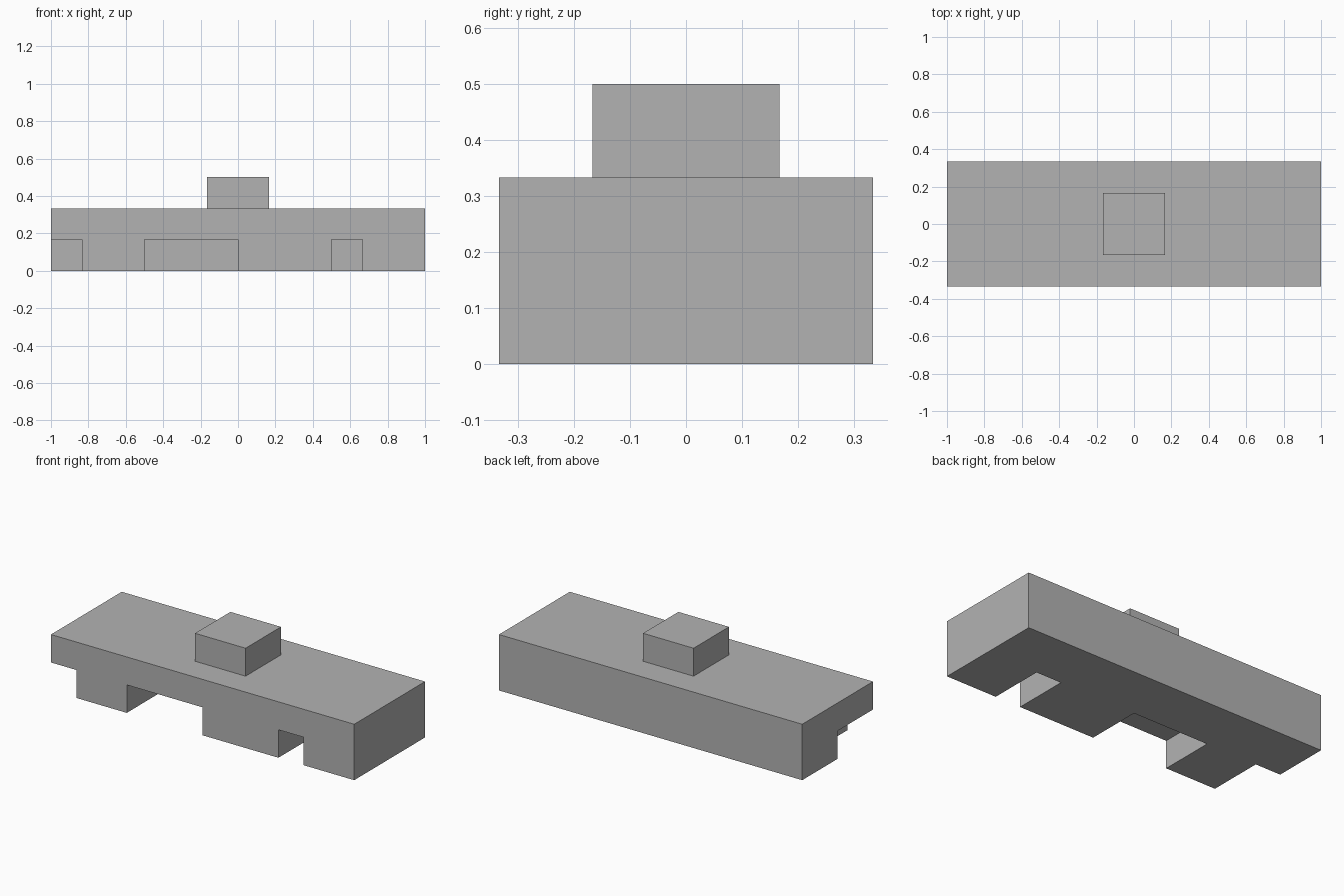
import bpy

cube = bpy.data.objects.get("Cube")
if cube:
    bpy.data.objects.remove(cube, do_unlink=True)

U = 1 / 6  # grid module of the whole part

grey = bpy.data.materials.new("plain grey")
grey.use_nodes = True
colour = (0.45, 0.45, 0.45, 1)
grey.diffuse_color = colour
grey.node_tree.nodes["Principled BSDF"].inputs["Base Color"].default_value = colour


def box(name, low, high):
    """Box between two corners given in modules."""
    centre = [(a + b) / 2 * U for a, b in zip(low, high)]
    bpy.ops.mesh.primitive_cube_add(size=1, location=centre)
    ob = bpy.context.object
    ob.name = name
    ob.scale = [(b - a) * U for a, b in zip(low, high)]
    bpy.ops.object.transform_apply(location=False, rotation=False, scale=True)
    ob.data.materials.append(grey)
    return ob


# Main bar, and the square peg on top
bar = box("bar", (-6, -2, 0), (6, 2, 2))
box("top_peg", (-1, -1, 2), (1, 1, 3))

# Notches along the lower front edge, reaching half way back
for start, end in ((-7, -5), (-3, 0), (3, 4)):
    cutter = box("notch_cutter", (start, -3, -1), (end, 0, 1))
    cutter.hide_render = True
    bpy.context.view_layer.objects.active = bar
    mod = bar.modifiers.new("notch", 'BOOLEAN')
    mod.operation = 'DIFFERENCE'
    mod.solver = 'EXACT'
    mod.object = cutter
    bpy.ops.object.modifier_apply(modifier=mod.name)
    bpy.data.objects.remove(cutter, do_unlink=True)
